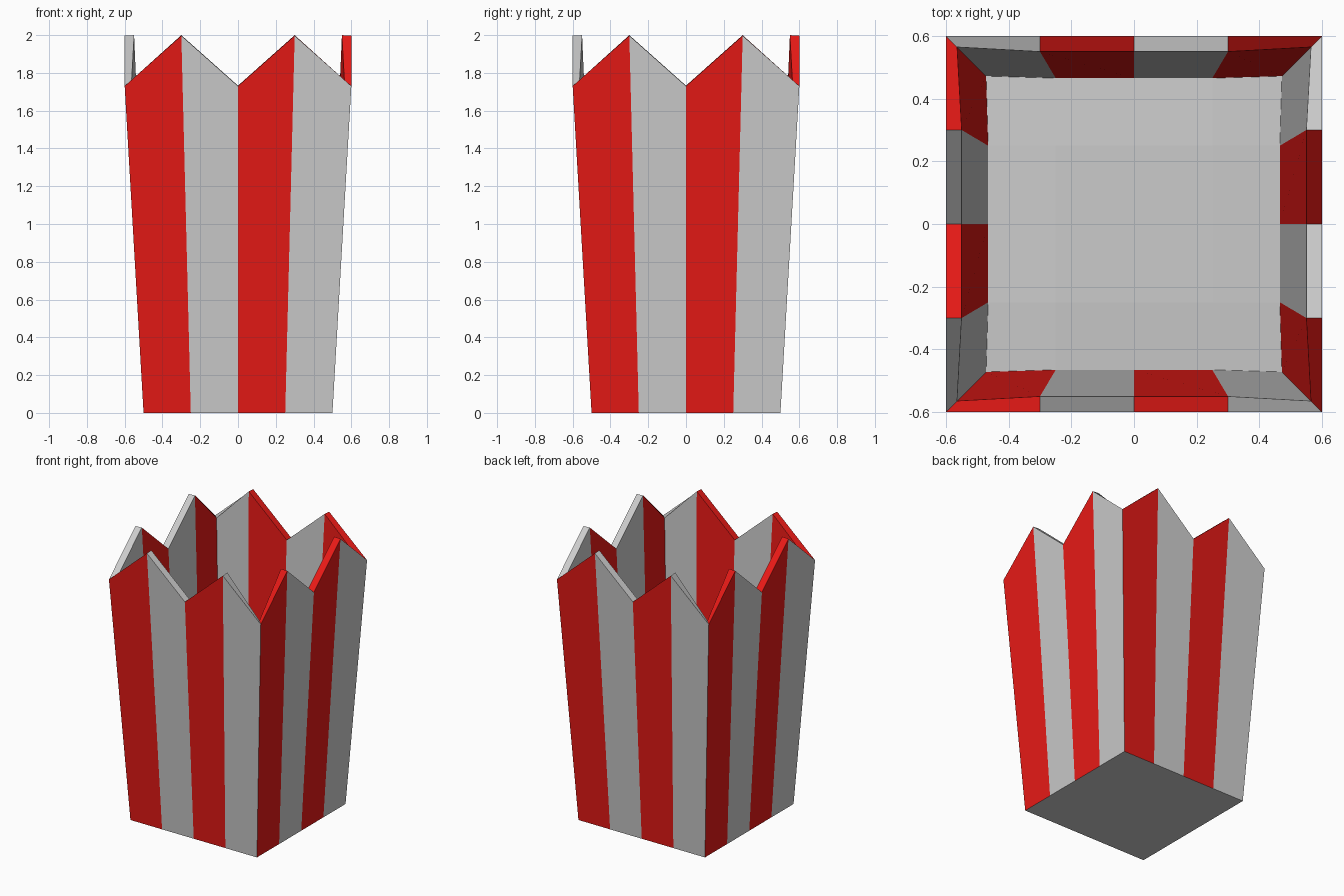
import bpy, bmesh
from mathutils import Matrix
from math import pi

if "Cube" in bpy.data.objects:
    bpy.data.objects.remove(bpy.data.objects["Cube"])

LOW, PEAK = 1.73, 1.997
bm = bmesh.new()

# Floor: 4 x 4 panels facing down
bmesh.ops.create_grid(bm, x_segments=4, y_segments=4, size=0.5)
bmesh.ops.reverse_faces(bm, faces=bm.faces[:])

# Four flared walls of alternating stripes with zigzag tops
for side in range(4):
    rot = Matrix.Rotation(side * pi / 2, 3, 'Z')
    bottom = [bm.verts.new(rot @ Matrix.Identity(3).col[0] * 0) for i in range(5)]
    top = [bm.verts.new((0, 0, 0)) for i in range(5)]
    for i in range(5):
        t = i / 2 - 1
        bottom[i].co = (0.5 * t, -0.5, 0)
        top[i].co = (0.6 * t, -0.6, PEAK if i % 2 else LOW)
        bottom[i].co.rotate(rot)
        top[i].co.rotate(rot)
    for i in range(4):
        f = bm.faces.new((bottom[i], bottom[i + 1], top[i + 1], top[i]))
        f.material_index = 1 if i % 2 == 0 else 0
bmesh.ops.remove_doubles(bm, verts=bm.verts[:], dist=0.001)

mesh = bpy.data.meshes.new("striped_box")
bm.to_mesh(mesh)
bm.free()

# Red stripes; the first slot stays plain grey
red = bpy.data.materials.new("red_stripe")
red.diffuse_color = (0.8, 0.01, 0.008, 1)
red.use_nodes = True
red.node_tree.nodes["Principled BSDF"].inputs["Base Color"].default_value = red.diffuse_color
mesh.materials.append(None)
mesh.materials.append(red)

box = bpy.data.objects.new("striped_box", mesh)
bpy.context.collection.objects.link(box)

# Wall thickness, inwards
solid = box.modifiers.new("thickness", 'SOLIDIFY')
solid.thickness = 0.05
solid.offset = -1
